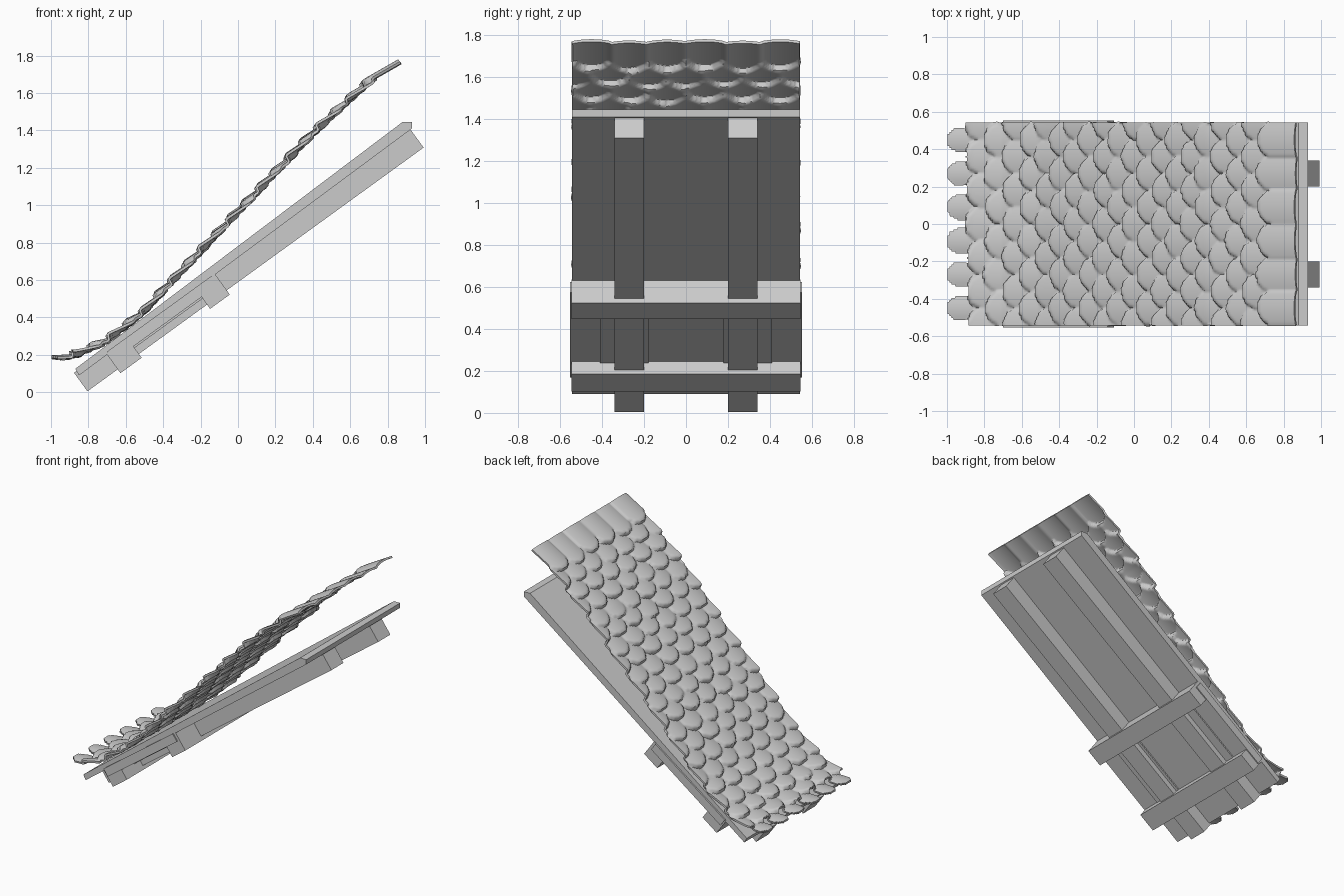
import bpy, bmesh, math, random
from mathutils import Vector

random.seed(4)
if "Cube" in bpy.data.objects:
    bpy.data.objects.remove(bpy.data.objects["Cube"])

GREY = (0.6, 0.6, 0.6, 1)
mat = bpy.data.materials.new("plain grey")
mat.use_nodes = True
mat.diffuse_color = GREY
mat.node_tree.nodes["Principled BSDF"].inputs["Base Color"].default_value = GREY


def add_object(name, bm):
    mesh = bpy.data.meshes.new(name)
    bm.to_mesh(mesh)
    bm.free()
    mesh.materials.append(mat)
    obj = bpy.data.objects.new(name, mesh)
    bpy.context.collection.objects.link(obj)
    return obj


def prism(name, profile, y0, y1):
    """Extrude an x-z outline from y0 to y1."""
    bm = bmesh.new()
    face = bm.faces.new([bm.verts.new((x, y0, z)) for x, z in profile])
    ext = bmesh.ops.extrude_face_region(bm, geom=[face])
    moved = [v for v in ext["geom"] if isinstance(v, bmesh.types.BMVert)]
    bmesh.ops.translate(bm, verts=moved, vec=(0, y1 - y0, 0))
    bmesh.ops.recalc_face_normals(bm, faces=bm.faces)
    return add_object(name, bm)


# Slope frame: s runs up the rafters, t is square to them
SLOPE = math.atan(0.725)
COS, SIN = math.cos(SLOPE), math.sin(SLOPE)


def sloped_box(name, s0, s1, t0, t1, y0, y1):
    corners = [(s0, t0), (s1, t0), (s1, t1), (s0, t1)]
    outline = [(-0.805 + s * COS - t * SIN, 0.005 + s * SIN + t * COS) for s, t in corners]
    return prism(name, outline, y0, y1)


# Roof deck with a plumb-cut ridge end
prism("roof_deck", [(-0.85, 0.09), (0.93, 1.41), (0.93, 1.445), (0.88, 1.445), (-0.87, 0.125)],
      -0.542, 0.542)

# Rafters and the lower strips beside them
for side, y in (("right", -0.27), ("left", 0.27)):
    sloped_box(side + "_rafter", 0, 2.22, 0, 0.122, y - 0.07, y + 0.07)
    sloped_box(side + "_rafter_strip", 0.3, 0.85, 0.04, 0.1, y * 1.09 - 0.115, y * 1.09 + 0.115)

# Cross beams and the panel between them
sloped_box("lower_cross_beam", 0.2, 0.34, -0.025, 0.105, -0.545, 0.545)
sloped_box("upper_cross_beam", 0.79, 0.92, -0.028, 0.11, -0.545, 0.545)
sloped_box("eave_panel", 0.21, 0.9, 0.05, 0.11, -0.553, 0.553)

# Curve followed by the shingle layer, from eave to ridge
PATH = [Vector(p) for p in [(-1.0, 0.155), (-0.85, 0.195), (-0.7, 0.265), (-0.5, 0.42),
                            (-0.38, 0.55), (0, 0.95), (0.4, 1.37), (0.85, 1.785)]]
TOTAL = sum((b - a).length for a, b in zip(PATH, PATH[1:]))


def path_point(s):
    for a, b in zip(PATH, PATH[1:]):
        step = (b - a).length
        if s <= step or b is PATH[-1]:
            return a + (b - a) * (s / step)
        s -= step


ROWS, PITCH, SPACING = 21, 0.113, 0.18
LENGTH, RISE, HALF_DEPTH = 0.245, 0.056, 0.542
wobble = [[random.uniform(-1, 1) for n in range(9)] for k in range(ROWS)]


def shingle_height(s, y):
    """Height of the topmost rounded tile at this spot, or None outside them all."""
    for k in reversed(range(ROWS)):
        offset = 0.5 * (1 - k % 2)
        column = round(y / SPACING - offset)
        jitter = wobble[k][column]
        along = s - k * PITCH - (0.01 * jitter if k else 0)
        if not 0 <= along <= LENGTH:
            continue
        radius = 0.093 if k else 0.07
        side = y - (column + offset) * SPACING
        half = math.sqrt(max(0, radius ** 2 - max(0, radius - along) ** 2))
        if abs(side) <= half:
            dome = 0.012 * (1 - (side / radius) ** 2)
            return RISE * (1 - along / LENGTH) + dome + 0.004 * jitter
    return None


# Continuous stepped sheet of staggered shingles
ALONG, ACROSS = 250, 104
bm = bmesh.new()
grid = []
for i in range(ALONG + 1):
    s = TOTAL * i / ALONG
    point = path_point(s)
    tangent = (path_point(s + 0.05) - path_point(max(0, s - 0.05))).normalized()
    row = []
    for j in range(ACROSS + 1):
        y = HALF_DEPTH * (2 * j / ACROSS - 1)
        h = shingle_height(s, y)
        if h is None:
            row.append(None)
        else:
            h -= RISE / 2 + 0.006
            row.append(bm.verts.new((point.x - tangent.y * h, y, point.y + tangent.x * h)))
    grid.append(row)
for a, b in zip(grid, grid[1:]):
    for j in range(ACROSS):
        quad = (a[j], b[j], b[j + 1], a[j + 1])
        if all(quad):
            bm.faces.new(quad)
bmesh.ops.delete(bm, geom=[v for v in bm.verts if not v.link_faces], context='VERTS')
bmesh.ops.smooth_vert(bm, verts=bm.verts[:], factor=0.4,
                      use_axis_x=True, use_axis_y=False, use_axis_z=True)
shingles = add_object("shingles", bm)

# Give the sheet thickness and smooth its domes
solid = shingles.modifiers.new("thickness", 'SOLIDIFY')
solid.thickness = 0.014
solid.offset = 0
bpy.ops.object.select_all(action='DESELECT')
shingles.select_set(True)
bpy.context.view_layer.objects.active = shingles
bpy.ops.object.modifier_apply(modifier=solid.name)
bpy.ops.object.shade_smooth_by_angle(angle=math.radians(50))
